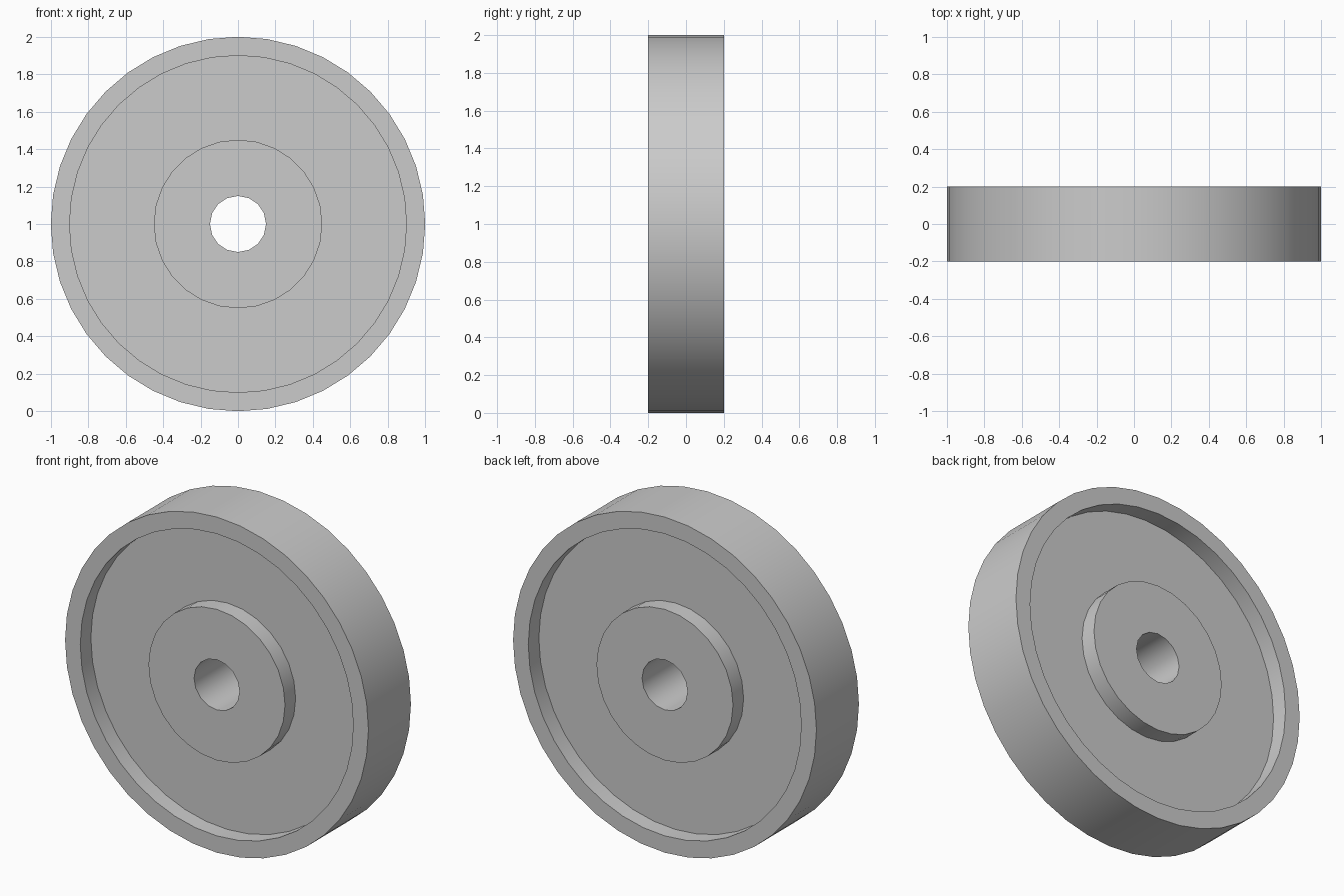
import bpy, bmesh
from math import cos, sin, pi

cube = bpy.data.objects.get("Cube")
if cube:
    bpy.data.objects.remove(cube, do_unlink=True)

HALF = 0.2       # half width of rim and hub
WEB = 0.1        # half thickness of the recessed web
CENTRE = 1.0     # axle height

grey = bpy.data.materials.new("plain_grey")
grey.use_nodes = True
colour = (0.6, 0.6, 0.6, 1)
grey.diffuse_color = colour
grey.node_tree.nodes["Principled BSDF"].inputs["Base Color"].default_value = colour

bm = bmesh.new()


def ring(radius, y, sides):
    """Closed loop of edges around the axle."""
    verts = [bm.verts.new((radius * sin(2 * pi * i / sides), y,
                           CENTRE + radius * cos(2 * pi * i / sides)))
             for i in range(sides)]
    edges = [bm.edges.new((verts[i - 1], verts[i])) for i in range(sides)]
    return verts, edges


def wall(a, b):
    """Round wall between two equal rings."""
    for i in range(len(a[0])):
        bm.faces.new((a[0][i - 1], a[0][i], b[0][i], b[0][i - 1]))


def annulus(outer, inner, side):
    """Flat face between two rings of different side counts."""
    bmesh.ops.triangle_fill(bm, edges=outer[1] + inner[1],
                            use_beauty=True, normal=(0, side, 0))


tread, bore = [], []
for side in (-1, 1):
    # Rim face and its inner lip
    outer = ring(1.0, side * HALF, 40)
    lip = ring(0.9, side * HALF, 40)
    lip_foot = ring(0.9, side * WEB, 40)
    # Raised hub and axle hole
    hub_foot = ring(0.45, side * WEB, 28)
    hub = ring(0.45, side * HALF, 28)
    hole = ring(0.15, side * HALF, 16)

    annulus(outer, lip, side)
    wall(lip, lip_foot)
    annulus(lip_foot, hub_foot, side)
    wall(hub_foot, hub)
    annulus(hub, hole, side)
    tread.append(outer)
    bore.append(hole)

# Outer tread and bore through the hub
wall(*tread)
wall(*bore)
bmesh.ops.recalc_face_normals(bm, faces=bm.faces)

mesh = bpy.data.meshes.new("wheel")
bm.to_mesh(mesh)
bm.free()
mesh.materials.append(grey)
wheel = bpy.data.objects.new("wheel", mesh)
bpy.context.collection.objects.link(wheel)

# Smooth round walls, crisp rims
bpy.ops.object.select_all(action='DESELECT')
wheel.select_set(True)
bpy.context.view_layer.objects.active = wheel
bpy.ops.object.shade_smooth_by_angle(angle=pi / 6)
